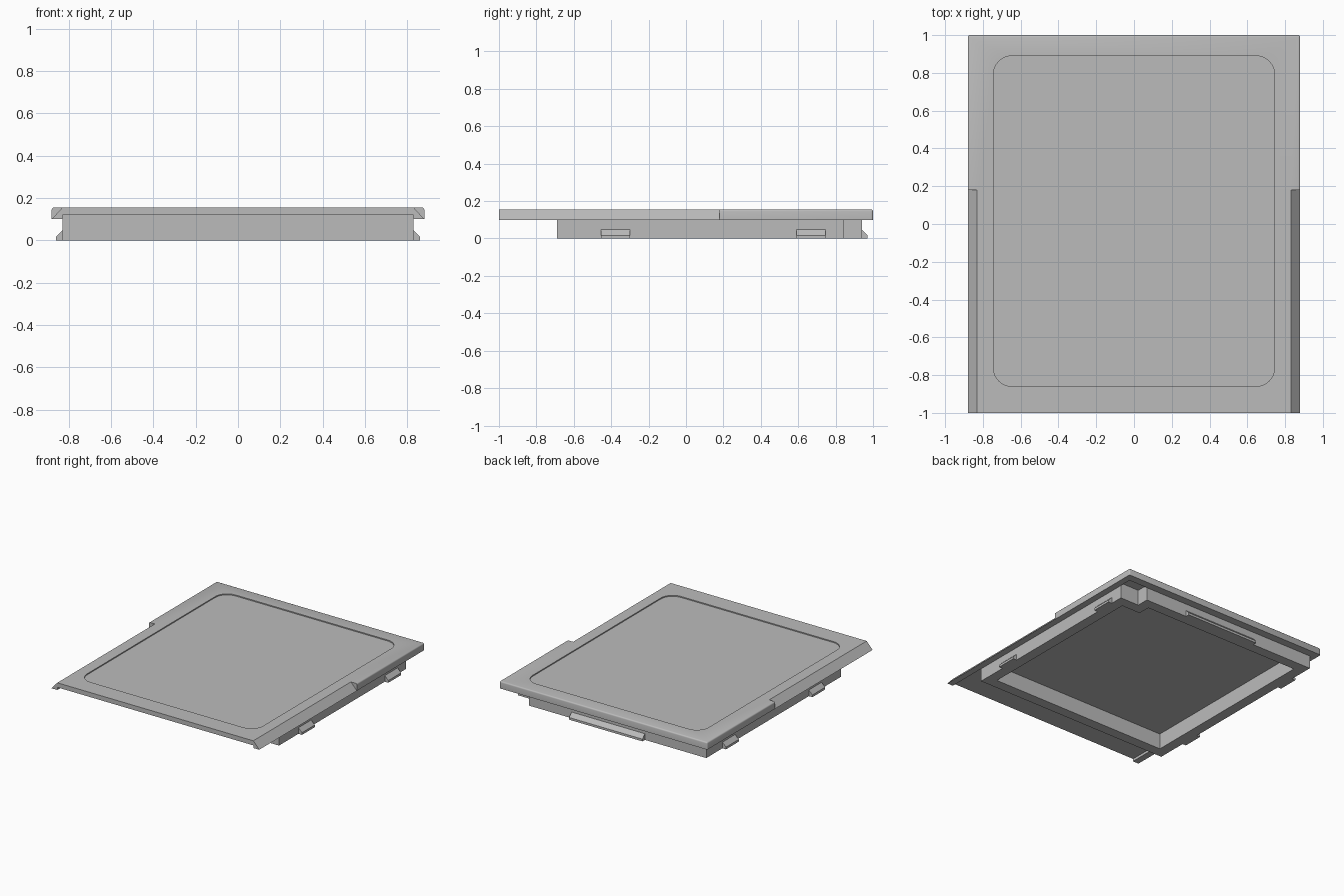
import bpy, bmesh, math
from mathutils import Vector

cube = bpy.data.objects.get("Cube")
if cube:
    bpy.data.objects.remove(cube, do_unlink=True)

GREY = (0.5, 0.5, 0.5, 1)
grey = bpy.data.materials.new("plain_grey")
grey.use_nodes = True
grey.diffuse_color = GREY
grey.node_tree.nodes["Principled BSDF"].inputs["Base Color"].default_value = GREY


def finish(name, bm):
    bmesh.ops.recalc_face_normals(bm, faces=bm.faces)
    mesh = bpy.data.meshes.new(name)
    bm.to_mesh(mesh)
    bm.free()
    mesh.materials.append(grey)
    obj = bpy.data.objects.new(name, mesh)
    bpy.context.collection.objects.link(obj)
    return obj


def prism(name, points, push):
    """Extrude a closed outline of 3D points along a vector."""
    bm = bmesh.new()
    face = bm.faces.new([bm.verts.new(p) for p in points])
    ext = bmesh.ops.extrude_face_region(bm, geom=[face])
    moved = [v for v in ext["geom"] if isinstance(v, bmesh.types.BMVert)]
    bmesh.ops.translate(bm, verts=moved, vec=push)
    return finish(name, bm)


def rect(x0, x1, y0, y1, z):
    return [(x0, y0, z), (x1, y0, z), (x1, y1, z), (x0, y1, z)]


def cut(obj, cutter):
    cutter.hide_render = True
    mod = obj.modifiers.new("cut", "BOOLEAN")
    mod.operation = "DIFFERENCE"
    mod.solver = "EXACT"
    mod.object = cutter
    bpy.context.view_layer.objects.active = obj
    bpy.ops.object.modifier_apply(modifier=mod.name)
    bpy.data.objects.remove(cutter, do_unlink=True)


W, INNER = 0.88, 0.83            # half widths: plate, frame
BOTTOM, UNDER, TOP = 0.10, 0.12, 0.155
BACK, FRONT = 0.94, -0.69        # frame ends
WALL = 0.08

# Cover plate with softened top and rear edges
plate = prism("cover_plate", rect(-W, W, -1, 1, BOTTOM), (0, 0, TOP - BOTTOM))
bm = bmesh.new()
bm.from_mesh(plate.data)


def softened(edge):
    a, b = (v.co for v in edge.verts)
    mid = (a + b) / 2
    upright = abs(a.z - b.z) > 0.01
    return mid.y > 0.9 if upright else mid.z > 0.15 and mid.y > -0.9


bmesh.ops.bevel(bm, geom=[e for e in bm.edges if softened(e)], offset=0.01,
                segments=3, profile=0.5, affect="EDGES")
bm.to_mesh(plate.data)
bm.free()

# Hollow underside, leaving lips at the sides and back
cut(plate, prism("underside_cutter", rect(-INNER, INNER, -1.1, BACK, 0), (0, 0, UNDER)))

# Sloped front half of both side edges
for s in (-1, 1):
    slope = [(0.82, 0.166), (0.89, 0.089), (0.95, 0.089), (0.95, 0.166)]
    cut(plate, prism("slope_cutter", [(s * x, -1.1, z) for x, z in slope], (0, 1.28, 0)))

# Shallow rounded panel in the top
R = 0.1
outline = []
for k, (x, y) in enumerate([(0.745, 0.89), (-0.745, 0.89), (-0.745, -0.86), (0.745, -0.86)]):
    cx, cy = x - math.copysign(R, x), y - math.copysign(R, y)
    for i in range(9):
        a = (k + i / 8) * math.pi / 2
        outline.append((cx + R * math.cos(a), cy + R * math.sin(a), TOP - 0.008))
cut(plate, prism("panel_cutter", outline, (0, 0, 0.1)))

# Frame below the plate, with one notched corner
def frame_outline(t):
    return [(-INNER + t, FRONT + t), (INNER - t, FRONT + t), (INNER - t, 0.845 - t),
            (0.67 - t, 0.845 - t), (0.67 - t, BACK - t), (-INNER + t, BACK - t)]


bm = bmesh.new()
loops = [[bm.verts.new((x, y, z)) for x, y in frame_outline(t)]
         for t, z in ((0, 0), (0, UNDER), (WALL, UNDER), (WALL, 0))]
for a, b in zip(loops, loops[1:] + loops[:1]):
    for i in range(len(a)):
        j = (i + 1) % len(a)
        bm.faces.new((a[i], a[j], b[j], b[i]))
finish("support_frame", bm)

# Wedge clips on the sides and back
CLIP = [(-0.01, 0), (0.03, 0), (0.03, 0.017), (0, 0.047), (-0.01, 0.047)]
for s, side in ((1, "left"), (-1, "right")):
    for place, y in (("front", -0.455), ("rear", 0.59)):
        prism(f"{side}_{place}_clip", [(s * (INNER + d), y, z) for d, z in CLIP], (0, 0.155, 0))
prism("back_clip", [(-0.31, BACK + d, z) for d, z in CLIP], (0.62, 0, 0))

# Smooth the small roundings, keep the hard edges
bpy.ops.object.select_all(action="DESELECT")
plate.select_set(True)
bpy.context.view_layer.objects.active = plate
bpy.ops.object.shade_smooth_by_angle(angle=math.radians(32))
